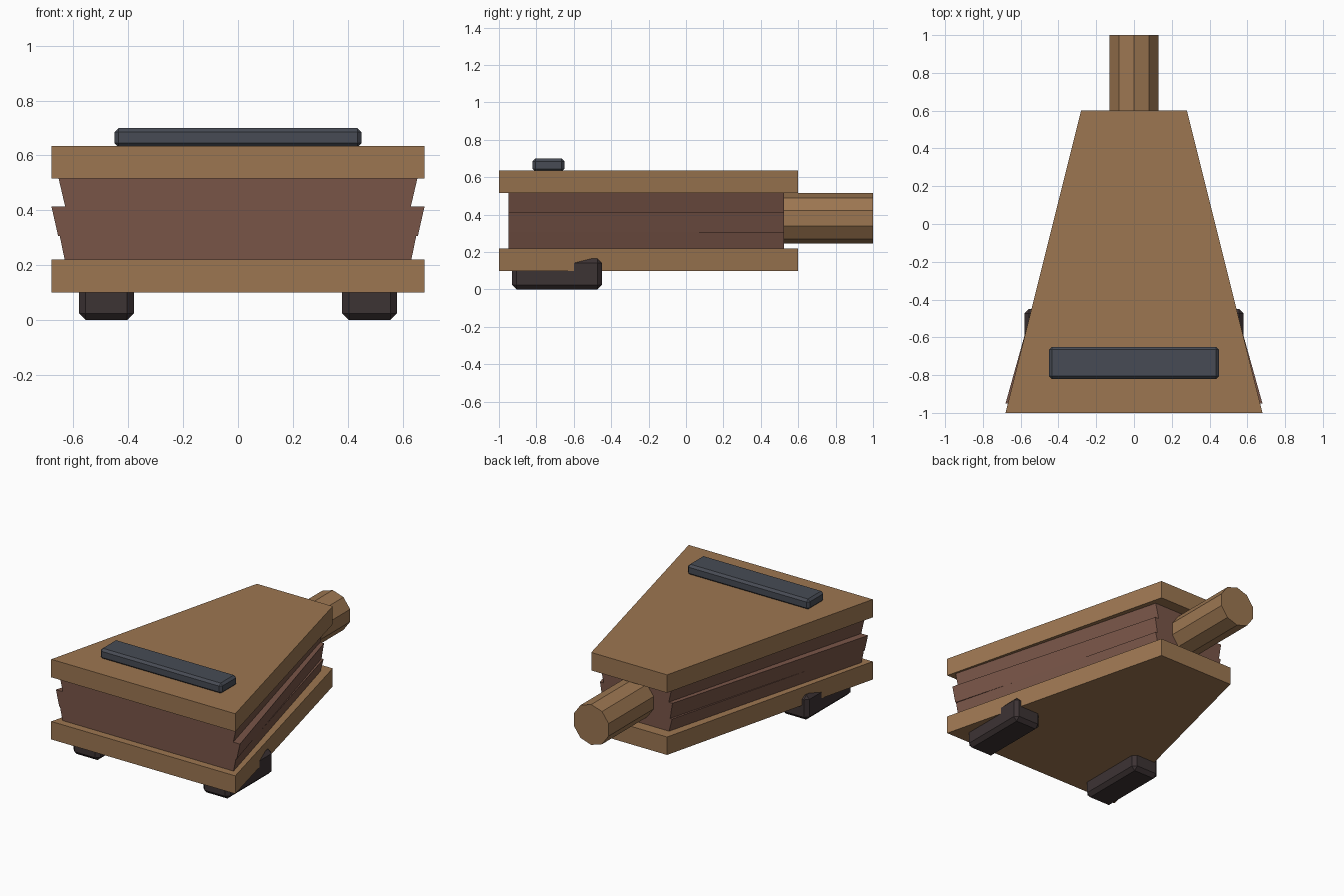
import bpy, bmesh, math
from mathutils import Matrix

if "Cube" in bpy.data.objects:
    bpy.data.objects.remove(bpy.data.objects["Cube"], do_unlink=True)


def material(name, rgb):
    m = bpy.data.materials.new(name)
    m.use_nodes = True
    m.diffuse_color = (*rgb, 1)
    m.node_tree.nodes["Principled BSDF"].inputs["Base Color"].default_value = (*rgb, 1)
    return m


WOOD = material("warm wood", (0.335, 0.183, 0.083))
LEATHER = material("red brown leather", (0.19, 0.091, 0.064))
IRON = material("blue grey iron", (0.063, 0.071, 0.089))
DARK = material("dark feet", (0.046, 0.033, 0.034))


def finish(bm, name, mat):
    bmesh.ops.recalc_face_normals(bm, faces=bm.faces)
    me = bpy.data.meshes.new(name)
    bm.to_mesh(me)
    bm.free()
    me.materials.append(mat)
    ob = bpy.data.objects.new(name, me)
    bpy.context.collection.objects.link(ob)
    return ob


def wedge(name, mat, y0, y1, z0, z1, low, high):
    """Tapered slab; low and high give the (front, back) half widths."""
    bm = bmesh.new()
    rings = []
    for z, (f, b) in ((z0, low), (z1, high)):
        rings.append([bm.verts.new(p) for p in
                      ((-f, y0, z), (f, y0, z), (b, y1, z), (-b, y1, z))])
    bottom, top = rings
    bm.faces.new(bottom[::-1])
    bm.faces.new(top)
    for i in range(4):
        j = (i + 1) % 4
        bm.faces.new((bottom[i], bottom[j], top[j], top[i]))
    return finish(bm, name, mat)


def block(name, mat, lo, hi, bevel):
    """Box between two corners with chamfered edges."""
    bm = bmesh.new()
    bmesh.ops.create_cube(bm, size=1)
    for v in bm.verts:
        v.co = [a + (c + 0.5) * (b - a) for a, b, c in zip(lo, hi, v.co)]
    bmesh.ops.bevel(bm, geom=bm.edges[:], offset=bevel, segments=1,
                    affect='EDGES', profile=0.5)
    return finish(bm, name, mat)


# Wooden boards
board = (0.68, 0.28)
wedge("bottom_board", WOOD, -1, 0.6, 0.10, 0.22, board, board)
wedge("top_board", WOOD, -1, 0.6, 0.515, 0.635, board, board)

# Leather folds, each flaring upward
folds = [
    (0.21, 0.307, (0.63, 0.24), (0.65, 0.265)),
    (0.307, 0.413, (0.656, 0.25), (0.68, 0.268)),
    (0.413, 0.52, (0.63, 0.24), (0.655, 0.265)),
]
for i, (z0, z1, low, high) in enumerate(folds):
    wedge(f"leather_fold_{i + 1}", LEATHER, -0.95, 0.525, z0, z1, low, high)

# Ten-sided nozzle at the back
bm = bmesh.new()
bmesh.ops.create_cone(bm, cap_ends=True, segments=10, radius1=0.135, radius2=0.135,
                      depth=0.55,
                      matrix=Matrix.Translation((0, 0.725, 0.38))
                      @ Matrix.Rotation(math.pi / 2, 4, 'X'))
finish(bm, "nozzle", WOOD)

# Iron bar on top
block("top_bar", IRON, (-0.45, -0.82, 0.63), (0.45, -0.65, 0.70), 0.015)

# Feet
for side, x in (("left", 0.48), ("right", -0.48)):
    block(f"{side}_foot", DARK, (x - 0.1, -0.93, 0), (x + 0.1, -0.45, 0.165), 0.024)
